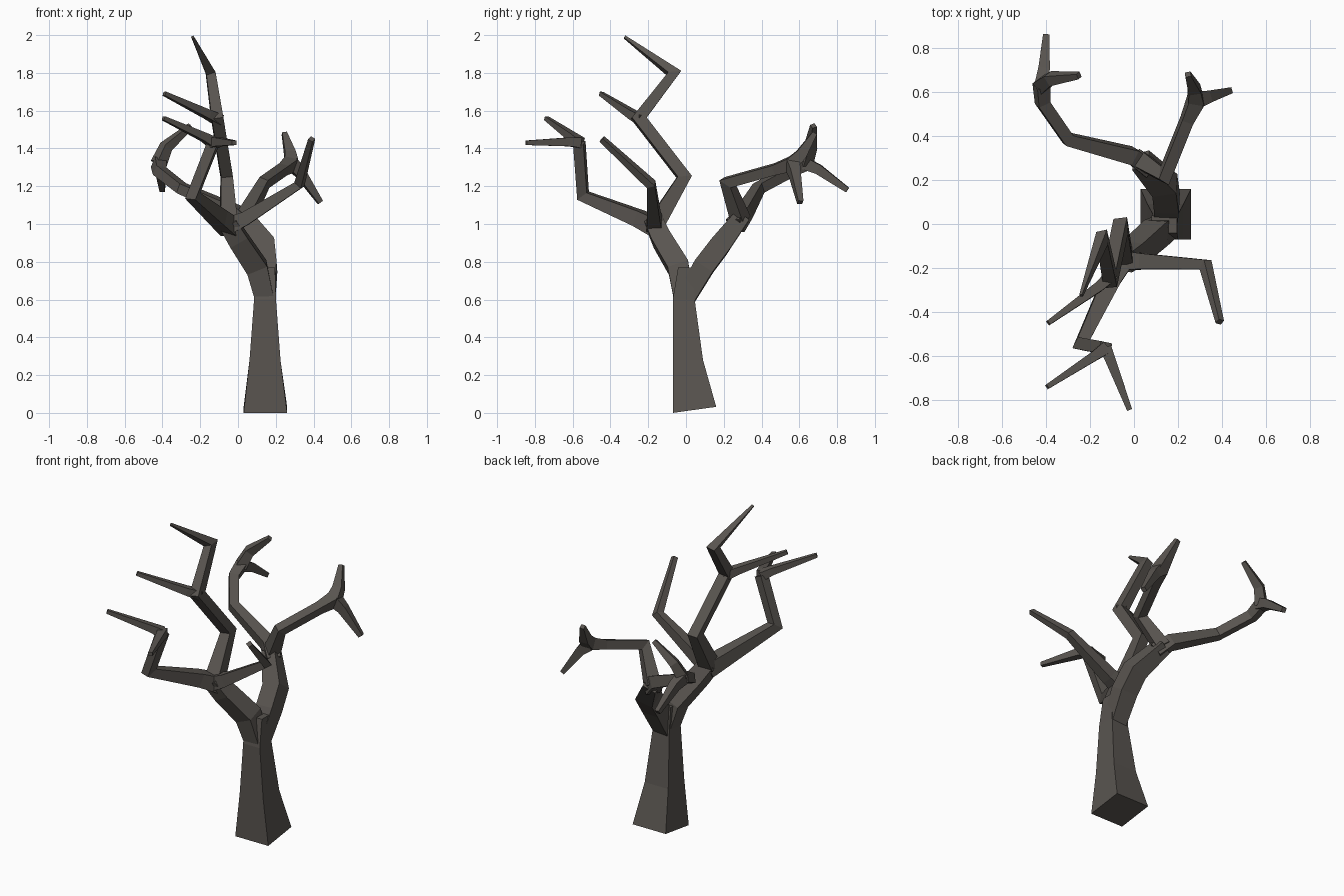
import bpy, bmesh
from mathutils import Vector

bark = bpy.data.materials.new("bark")
bark.diffuse_color = (0.10, 0.09, 0.08, 1)


def loft(name, rings):
    """Join a series of four-sided rings into a capped, flat-faced solid."""
    bm = bmesh.new()
    loops = [[bm.verts.new(p) for p in ring] for ring in rings]
    for a, b in zip(loops, loops[1:]):
        for i in range(4):
            j = (i + 1) % 4
            bm.faces.new((a[i], a[j], b[j], b[i]))
    bm.faces.new(loops[0][::-1])
    bm.faces.new(loops[-1])
    bmesh.ops.recalc_face_normals(bm, faces=bm.faces)
    mesh = bpy.data.meshes.new(name)
    bm.to_mesh(mesh)
    bm.free()
    mesh.materials.append(bark)
    bpy.context.collection.objects.link(bpy.data.objects.new(name, mesh))


def limb(name, *path):
    """Square tapered tube through (x, y, z, half width) points with mitred elbows."""
    pts = [Vector(p[:3]) for p in path]
    dirs = [(b - a).normalized() for a, b in zip(pts, pts[1:])]
    side = Vector((0, 0, 1)).cross(dirs[0]).normalized()
    if abs(dirs[0].z) > 0.9:
        side = Vector((1, 0, 0))
        side = (side - dirs[0] * side.dot(dirs[0])).normalized()
    rings = []
    for i, p in enumerate(pts):
        d = dirs[max(i - 1, 0)]
        nxt = dirs[min(i, len(dirs) - 1)]
        n = (d + nxt).normalized()
        other = d.cross(side)
        ring = []
        for u, v in ((-1, -1), (1, -1), (1, 1), (-1, 1)):
            off = (side * u + other * v) * path[i][3]
            ring.append(p + off - d * (off.dot(n) / d.dot(n)))
        rings.append(ring)
        side = d.rotation_difference(nxt) @ side
    loft(name, rings)


# Trunk: flared square column with a slightly sloping foot
trunk = []
for x, y, z, hx, hy, tilt in ((0.145, 0.045, 0.016, 0.115, 0.115, 0.016),
                              (0.143, 0.010, 0.28, 0.082, 0.080, 0),
                              (0.143, -0.012, 0.60, 0.058, 0.058, 0),
                              (0.138, -0.002, 0.77, 0.058, 0.040, 0)):
    trunk.append([(x + u * hx, y + v * hy, z + v * tilt)
                  for u, v in ((-1, -1), (1, -1), (1, 1), (-1, 1))])
loft("trunk", trunk)

# Rear limb and its two branches
limb("rear_limb", (0.145, 0.0, 0.61, 0.050), (0.15, 0.095, 0.775, 0.056),
     (0.14, 0.175, 0.88, 0.055), (0.03, 0.29, 1.03, 0.042))
fork = (-0.42, 0.63, 1.32, 0.032)
limb("rear_left_branch", (0.06, 0.26, 0.99, 0.042), (-0.01, 0.31, 1.06, 0.036),
     (-0.30, 0.385, 1.19, 0.027), (-0.415, 0.55, 1.28, 0.028), fork)
limb("rear_left_upper_twig", fork, (-0.38, 0.66, 1.41, 0.026), (-0.25, 0.675, 1.52, 0.013))
limb("rear_left_lower_twig", fork, (-0.41, 0.70, 1.29, 0.026), (-0.40, 0.855, 1.18, 0.014))
fork = (0.28, 0.56, 1.32, 0.036)
limb("rear_right_branch", (0.03, 0.29, 1.02, 0.040), (0.14, 0.22, 1.22, 0.027),
     (0.24, 0.47, 1.29, 0.027), fork)
limb("rear_right_upper_twig", fork, (0.275, 0.61, 1.37, 0.028), (0.245, 0.68, 1.48, 0.013))
limb("rear_right_lower_twig", fork, (0.33, 0.575, 1.27, 0.027), (0.435, 0.605, 1.115, 0.014))

# Front limb and its three branches
limb("front_limb", (0.14, -0.015, 0.61, 0.050), (0.10, -0.04, 0.77, 0.056),
     (0.0, -0.13, 0.92, 0.052), (-0.055, -0.17, 1.01, 0.048))
limb("front_right_branch", (-0.05, -0.165, 0.99, 0.045), (0.04, -0.17, 1.03, 0.036),
     (0.325, -0.185, 1.21, 0.022), (0.39, -0.445, 1.45, 0.014))
fork = (-0.13, -0.565, 1.43, 0.028)
limb("front_left_branch", (-0.04, -0.15, 0.98, 0.048), (-0.10, -0.25, 1.03, 0.042),
     (-0.24, -0.545, 1.15, 0.027), fork)
limb("front_left_upper_twig", fork, (-0.18, -0.60, 1.46, 0.022), (-0.395, -0.74, 1.56, 0.011))
limb("front_left_lower_twig", fork, (-0.11, -0.61, 1.435, 0.024), (-0.02, -0.845, 1.43, 0.012))
fork = (-0.11, -0.25, 1.56, 0.031)
limb("top_branch", (-0.05, -0.16, 1.0, 0.045), (-0.06, -0.01, 1.25, 0.031), fork,
     (-0.145, -0.065, 1.80, 0.025), (-0.24, -0.325, 1.99, 0.007))
limb("top_side_twig", (-0.10, -0.23, 1.55, 0.028), (-0.16, -0.285, 1.58, 0.023),
     (-0.39, -0.45, 1.69, 0.011))
